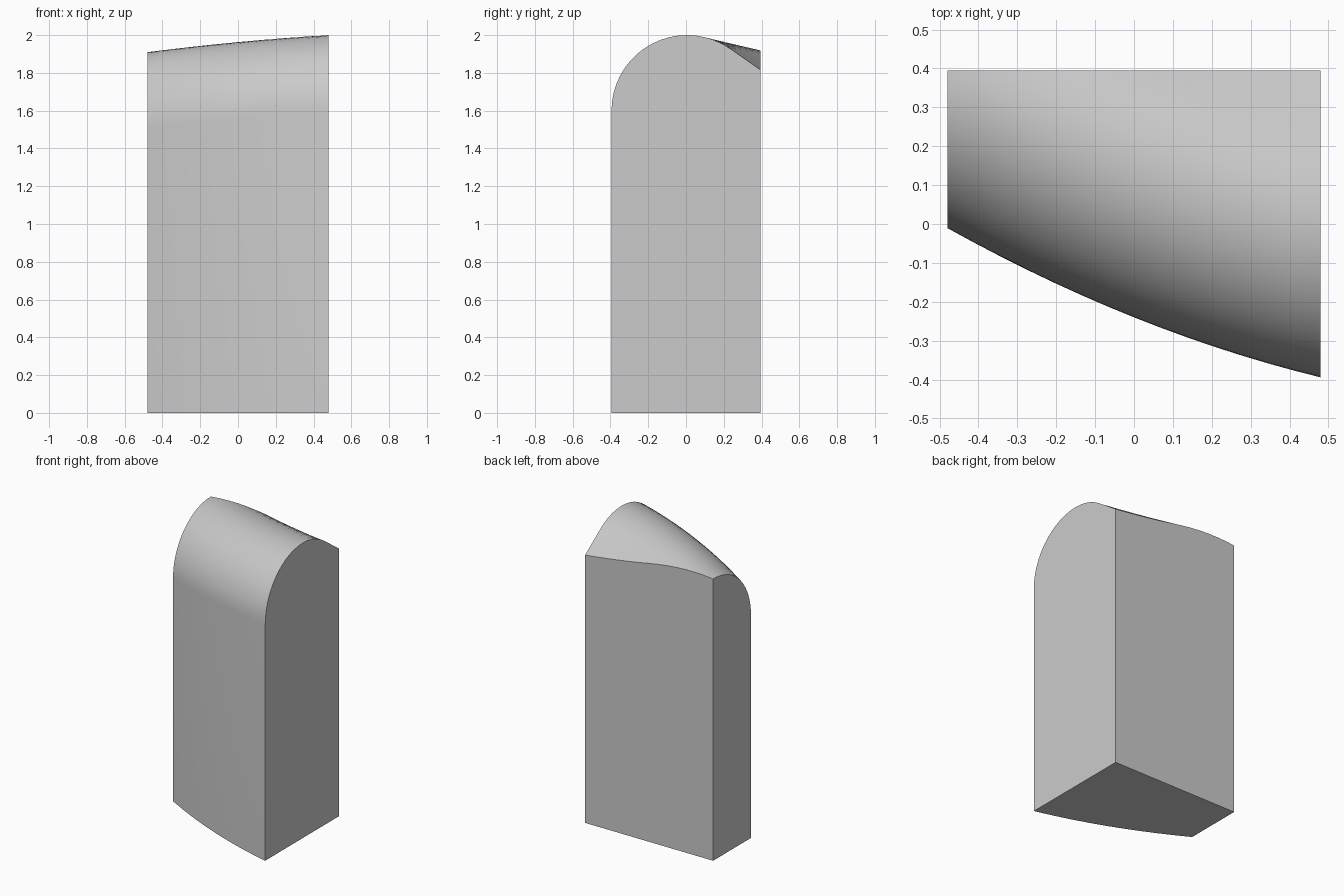
import bpy
import bmesh
import math

if "Cube" in bpy.data.objects:
    bpy.data.objects.remove(bpy.data.objects["Cube"], do_unlink=True)

HALF_WIDTH = 0.48
BACK = 0.395
RADIUS = 0.4
TANGENT = 0.23          # where the arch turns into a straight slope
COLUMNS = 14
ROWS = 24


def front_y(x):
    """Plan curve of the front wall."""
    return -0.24 - 0.4 * x + 0.163 * x * x


def ridge_z(x):
    """Gently falling ridge line."""
    return 1.963 + 0.094 * x - 0.035 * x * x


def arch_drop(d):
    """Drop below the ridge at distance d behind it."""
    c = min(d, TANGENT)
    drop = RADIUS - math.sqrt(max(RADIUS ** 2 - c * c, 0))
    slope = TANGENT / math.sqrt(RADIUS ** 2 - TANGENT ** 2)
    return drop + max(d - TANGENT, 0) * slope


def section(x):
    """Closed outline: base, front wall, arched top, back wall."""
    ridge = front_y(x) + RADIUS
    end = math.asin(min((BACK - ridge) / RADIUS, 1))
    points = [(x, BACK, 0), (x, front_y(x), 0)]
    for i in range(ROWS + 1):
        angle = -math.pi / 2 + (end + math.pi / 2) * i / ROWS
        d = RADIUS * math.sin(angle)
        points.append((x, ridge + d, ridge_z(x) - arch_drop(d)))
    return points


# Loft the sections from one end to the other
bm = bmesh.new()
rings = []
for i in range(COLUMNS + 1):
    x = -HALF_WIDTH + 2 * HALF_WIDTH * i / COLUMNS
    rings.append([bm.verts.new(p) for p in section(x)])
count = len(rings[0])
for a, b in zip(rings, rings[1:]):
    for j in range(count):
        k = (j + 1) % count
        bm.faces.new((a[j], a[k], b[k], b[j]))

# Flat end caps
bm.faces.new(rings[0])
bm.faces.new(rings[-1])
bmesh.ops.recalc_face_normals(bm, faces=bm.faces)

mesh = bpy.data.meshes.new("arched_block")
bm.to_mesh(mesh)
bm.free()
block = bpy.data.objects.new("arched_block", mesh)
bpy.context.collection.objects.link(block)

# Plain grey surface
grey = bpy.data.materials.new("light_grey")
grey.use_nodes = True
colour = (0.6, 0.6, 0.6, 1)
grey.diffuse_color = colour
grey.node_tree.nodes["Principled BSDF"].inputs["Base Color"].default_value = colour
mesh.materials.append(grey)

# Smooth arch with sharp borders
bpy.ops.object.select_all(action="DESELECT")
block.select_set(True)
bpy.context.view_layer.objects.active = block
bpy.ops.object.shade_smooth_by_angle(angle=math.radians(30))
